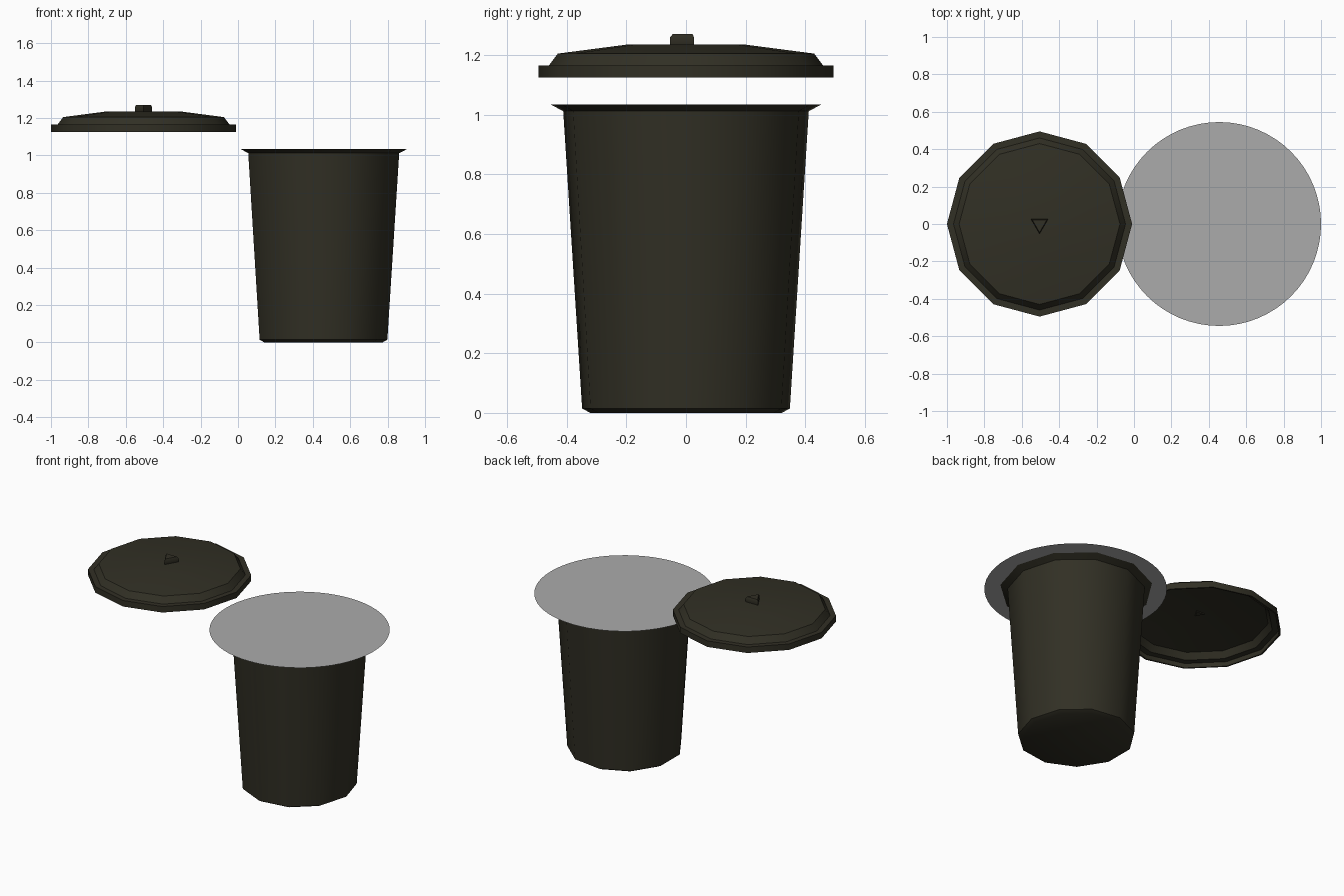
import bpy, bmesh
from math import cos, sin, pi, radians

cube = bpy.data.objects.get("Cube")
if cube:
    bpy.data.objects.remove(cube, do_unlink=True)


def material(name, rgb):
    m = bpy.data.materials.new(name)
    m.use_nodes = True
    m.diffuse_color = (*rgb, 1)
    bsdf = m.node_tree.nodes["Principled BSDF"]
    bsdf.inputs["Base Color"].default_value = (*rgb, 1)
    bsdf.inputs["Roughness"].default_value = 0.7
    return m


def lathe(name, profile, sides, centre_x, mat, phase=0.0, scale_x=1.0):
    """Revolve an (r, z) profile around a vertical axis; r = 0 closes to a point."""
    bm = bmesh.new()
    rings = []
    for r, z in profile:
        if r == 0:
            rings.append([bm.verts.new((0, 0, z))] * sides)
        else:
            angles = [phase + 2 * pi * i / sides for i in range(sides)]
            rings.append([bm.verts.new((r * cos(a) * scale_x, r * sin(a), z)) for a in angles])
    for a, b in zip(rings, rings[1:]):
        for i in range(sides):
            j = (i + 1) % sides
            corners = dict.fromkeys((a[i], a[j], b[j], b[i]))
            bm.faces.new(list(corners))
    bmesh.ops.recalc_face_normals(bm, faces=bm.faces)
    mesh = bpy.data.meshes.new(name)
    bm.to_mesh(mesh)
    bm.free()
    mesh.materials.append(mat)
    ob = bpy.data.objects.new(name, mesh)
    ob.location.x = centre_x
    bpy.context.collection.objects.link(ob)
    bpy.ops.object.select_all(action='DESELECT')
    bpy.context.view_layer.objects.active = ob
    ob.select_set(True)
    bpy.ops.object.shade_smooth_by_angle(angle=radians(40))
    return ob


dark = material("dark_olive_plastic", (0.031, 0.029, 0.018))
grey = material("light_grey", (0.41, 0.41, 0.41))

# Tapered bin with a flared rim and an inner wall
lathe("bin_body", [
    (0, 0), (0.325, 0), (0.352, 0.015), (0.416, 1.012), (0.46, 1.035),
    (0.40, 1.03), (0.335, 0.03), (0, 0.03),
], 11, 0.45, dark, scale_x=0.99)

# Flat round sheet over the bin mouth
lathe("top_disc", [(0, 1.037), (0.545, 1.037)], 64, 0.455, grey)

# Hollow domed lid with a stepped flange
lathe("lid", [
    (0, 1.235), (0.2, 1.235), (0.43, 1.205), (0.46, 1.165), (0.495, 1.165),
    (0.495, 1.125), (0.485, 1.125), (0.485, 1.155), (0.445, 1.155),
    (0.42, 1.195), (0.2, 1.225), (0, 1.225),
], 12, -0.505, dark)

# Three-sided knob set through the lid
lathe("lid_knob", [
    (0, 1.22), (0.03, 1.22), (0.053, 1.236), (0.053, 1.26), (0.045, 1.27), (0, 1.27),
], 3, -0.505, dark, phase=-pi / 2)
